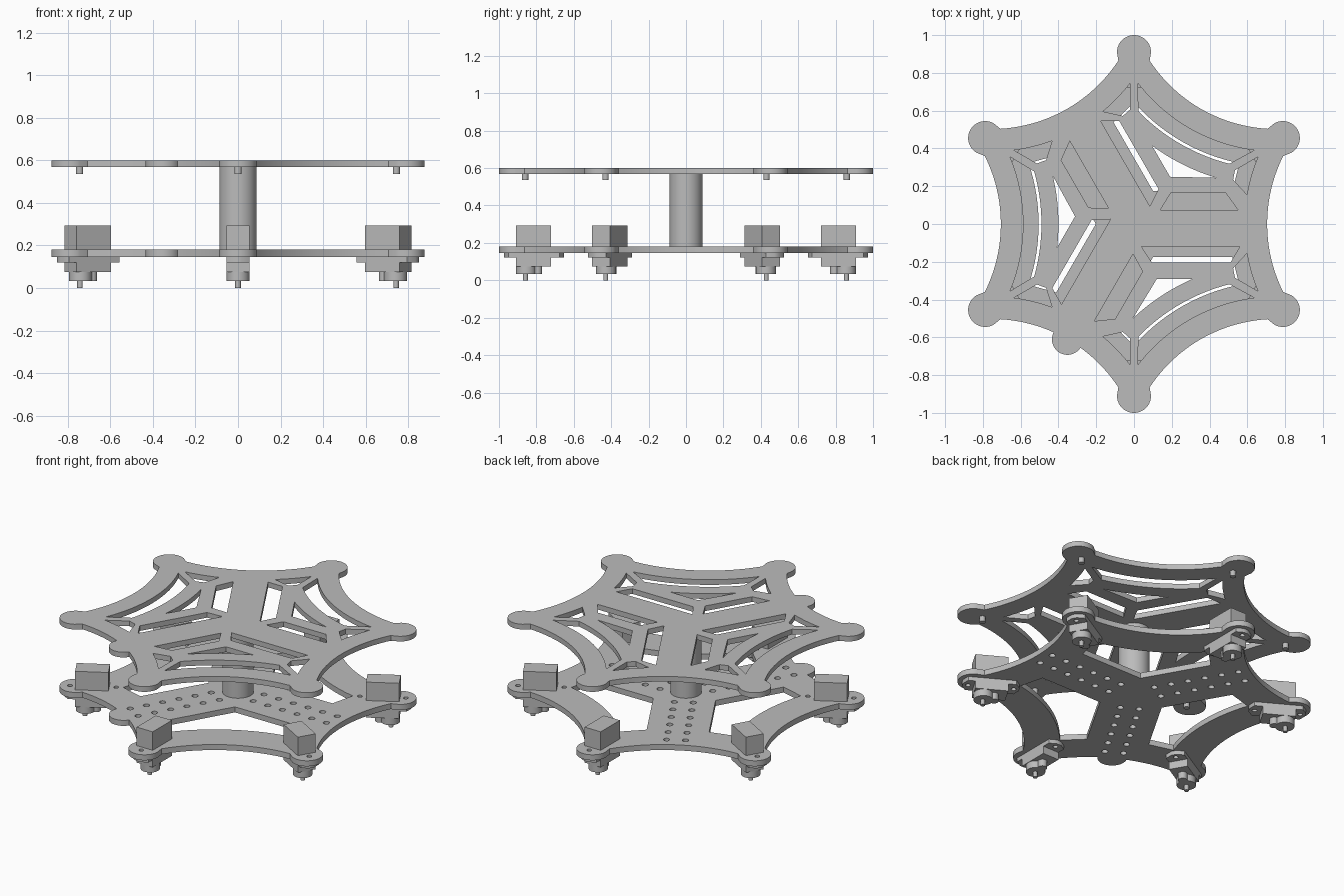
import bpy, bmesh
from math import sin, cos, pi, sqrt, radians

if "Cube" in bpy.data.objects:
    bpy.data.objects.remove(bpy.data.objects["Cube"], do_unlink=True)

grey = bpy.data.materials.new("plain_grey")
grey.use_nodes = True
grey.diffuse_color = (0.5, 0.5, 0.5, 1)
grey.node_tree.nodes["Principled BSDF"].inputs["Base Color"].default_value = (0.5, 0.5, 0.5, 1)


def turn(points, degrees):
    a = radians(degrees)
    return [(u * cos(a) - v * sin(a), u * sin(a) + v * cos(a)) for u, v in points]


def circle(u, v, r, start=0, end=360, steps=32):
    count = steps if end - start == 360 else steps + 1
    angles = [radians(start + (end - start) * i / steps) for i in range(count)]
    return [(u + r * cos(a), v + r * sin(a)) for a in angles]


def rim_arc(radius, v0, v1, steps=24):
    # concave arcs of every side share one centre outside the plate
    vs = [v0 + (v1 - v0) * i / steps for i in range(steps + 1)]
    return [(1.51 - sqrt(radius * radius - v * v), v) for v in vs]


def rect(u0, u1, w):
    return [(u0, -w), (u1, -w), (u1, w), (u0, w)]


def slab(name, loops, z0, z1, degrees=0):
    # first loop is the outline, the others are holes
    curve = bpy.data.curves.new(name, "CURVE")
    curve.dimensions = "2D"
    curve.fill_mode = "BOTH"
    curve.extrude = (z1 - z0) / 2
    for loop in loops:
        spline = curve.splines.new("POLY")
        spline.points.add(len(loop) - 1)
        for p, (x, y) in zip(spline.points, turn(loop, degrees)):
            p.co = (x, y, 0, 1)
        spline.use_cyclic_u = True
    temp = bpy.data.objects.new(name + "_profile", curve)
    bpy.context.collection.objects.link(temp)
    graph = bpy.context.evaluated_depsgraph_get()
    mesh = bpy.data.meshes.new_from_object(temp.evaluated_get(graph))
    bpy.data.objects.remove(temp, do_unlink=True)
    bm = bmesh.new()
    bm.from_mesh(mesh)
    bmesh.ops.remove_doubles(bm, verts=bm.verts, dist=0.0001)
    bmesh.ops.recalc_face_normals(bm, faces=bm.faces)
    bm.to_mesh(mesh)
    bm.free()
    mesh.materials.clear()
    mesh.materials.append(grey)
    obj = bpy.data.objects.new(name, mesh)
    obj.location.z = (z0 + z1) / 2
    bpy.context.collection.objects.link(obj)
    bpy.ops.object.select_all(action="DESELECT")
    obj.select_set(True)
    bpy.context.view_layer.objects.active = obj
    bpy.ops.object.shade_smooth_by_angle(angle=radians(30))
    return obj


# Shared six-lobed outline with one extra ear
outline = []
for k in range(6):
    side = rim_arc(0.805, -0.36, 0.36)
    if k == 4:
        side = (rim_arc(0.805, -0.36, -0.082, 10)
                + circle(0.705, 0, 0.082, -87, 87, 20)
                + rim_arc(0.805, 0.082, 0.36, 10))
    outline += turn(side, 60 * k)
    outline += turn(circle(0.91, 0, 0.09, -90, 90, 20), 60 * k + 30)

# Upper plate cut-outs
curved_slot = rim_arc(0.925, -0.355, 0.355) + rim_arc(1.02, 0.278, -0.278)
triangle = [(0.312, -0.04)] + rim_arc(1.11, -0.255, 0.125)
left_slot = [(0.14, 0.075), (0.55, 0.075), (0.485, 0.165), (0.195, 0.165)]
right_slot = [(0.04, -0.12), (0.56, -0.12), (0.51, -0.205), (0.095, -0.205)]
corner = rim_arc(0.925, 0.355, 0.155, 8) + [(0.525, 0.235), (0.535, 0.285)]
mirrored_corner = [(u, -v) for u, v in corner]

upper, lower = [outline], [outline]
window = ([(0.202, 0), (0.412, -0.363)] + rim_arc(1.005, -0.322, 0.322)
          + [(0.412, 0.363)])
for k in range(3):
    spoke = 120 * k
    upper += [turn(s, spoke + 60) for s in (curved_slot, triangle)]
    upper += [turn(s, spoke) for s in (left_slot, right_slot, corner, mirrored_corner)]
    # Lower plate windows and the double rows of holes
    lower.append(turn(window, spoke + 60))
    for i in range(6):
        for v in (-0.053, 0.053):
            lower.append(turn(circle(0.14 + 0.1 * i, v, 0.018, steps=16), spoke))

# Screw holes beside each motor
screws = [circle(r, 0, 0.014, steps=16) for r in (0.942, 0.683)]
for k in range(6):
    lower += [turn(s, 60 * k + 30) for s in screws]

slab("upper_plate", upper, 0.568, 0.6)
slab("lower_plate", lower, 0.146, 0.18)
slab("centre_column", [circle(0, 0, 0.088, steps=48)], 0.18, 0.568)

# Six motors under the lower plate and six pegs under the upper plate
tab = [(0.652, -0.015), (0.675, -0.055), (0.95, -0.055), (0.973, -0.015)]
tab += [(u, -v) for u, v in reversed(tab)]
for k in range(6):
    a = 60 * k + 30
    n = str(k + 1)
    slab("motor_body_" + n, [rect(0.722, 0.909, 0.055)], 0.075, 0.294, a)
    slab("motor_tab_" + n, [tab] + screws, 0.121, 0.146, a)
    slab("motor_gear_housing_" + n, [circle(0.855, 0, 0.054)], 0.033, 0.075, a)
    slab("motor_small_housing_" + n, [circle(0.795, 0, 0.026)], 0.033, 0.075, a)
    slab("motor_shaft_" + n, [circle(0.858, 0, 0.013, steps=20)], 0, 0.033, a)
    slab("upper_peg_" + n, [circle(0.86, 0, 0.017, steps=20)], 0.535, 0.568, a)
